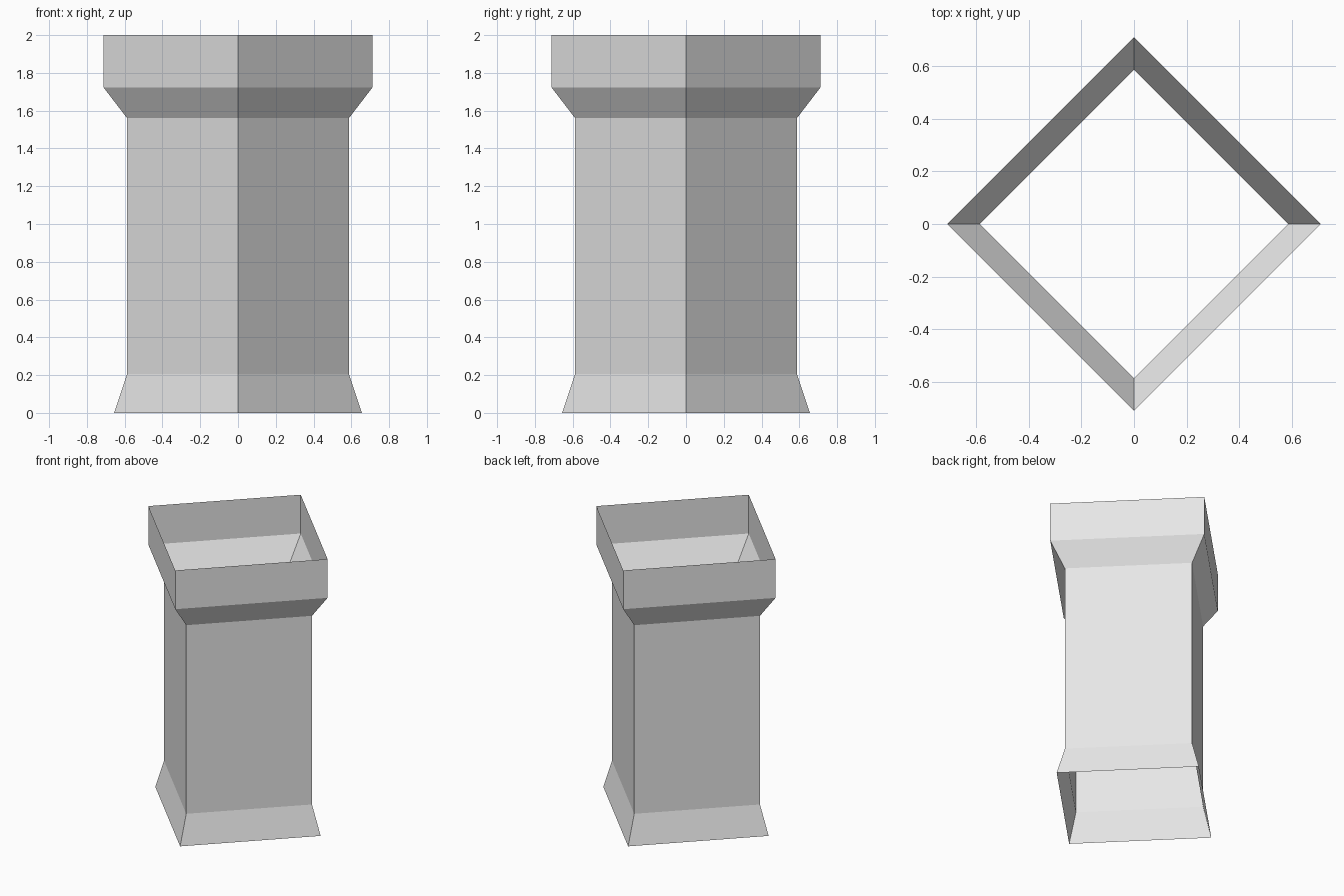
import bpy, bmesh
from math import cos, sin, pi

cube = bpy.data.objects.get("Cube")
if cube:
    bpy.data.objects.remove(cube, do_unlink=True)

SIDES = 4

stone = bpy.data.materials.new("pale_grey")
stone.use_nodes = True
grey = (0.8, 0.8, 0.8, 1)
stone.diffuse_color = grey
stone.node_tree.nodes["Principled BSDF"].inputs["Base Color"].default_value = grey


def open_tube(name, profile):
    """Open flat-sided shell through (radius, height) rings, corners on the axes."""
    bm = bmesh.new()
    rings = [[bm.verts.new((r * cos(2 * pi * i / SIDES), r * sin(2 * pi * i / SIDES), z))
              for i in range(SIDES)] for r, z in profile]
    for low, high in zip(rings, rings[1:]):
        for i in range(SIDES):
            j = (i + 1) % SIDES
            bm.faces.new((low[i], low[j], high[j], high[i]))
    mesh = bpy.data.meshes.new(name)
    bm.to_mesh(mesh)
    bm.free()
    mesh.materials.append(stone)
    obj = bpy.data.objects.new(name, mesh)
    bpy.context.collection.objects.link(obj)
    return obj


# Flared foot, straight shaft, and widening open rim
foot = (0.587, 0.207)
neck = (0.587, 1.56)
open_tube("flared_base", [(0.656, 0), foot])
open_tube("shaft", [foot, neck])
open_tube("top_rim", [neck, (0.711, 1.722), (0.711, 2)])
